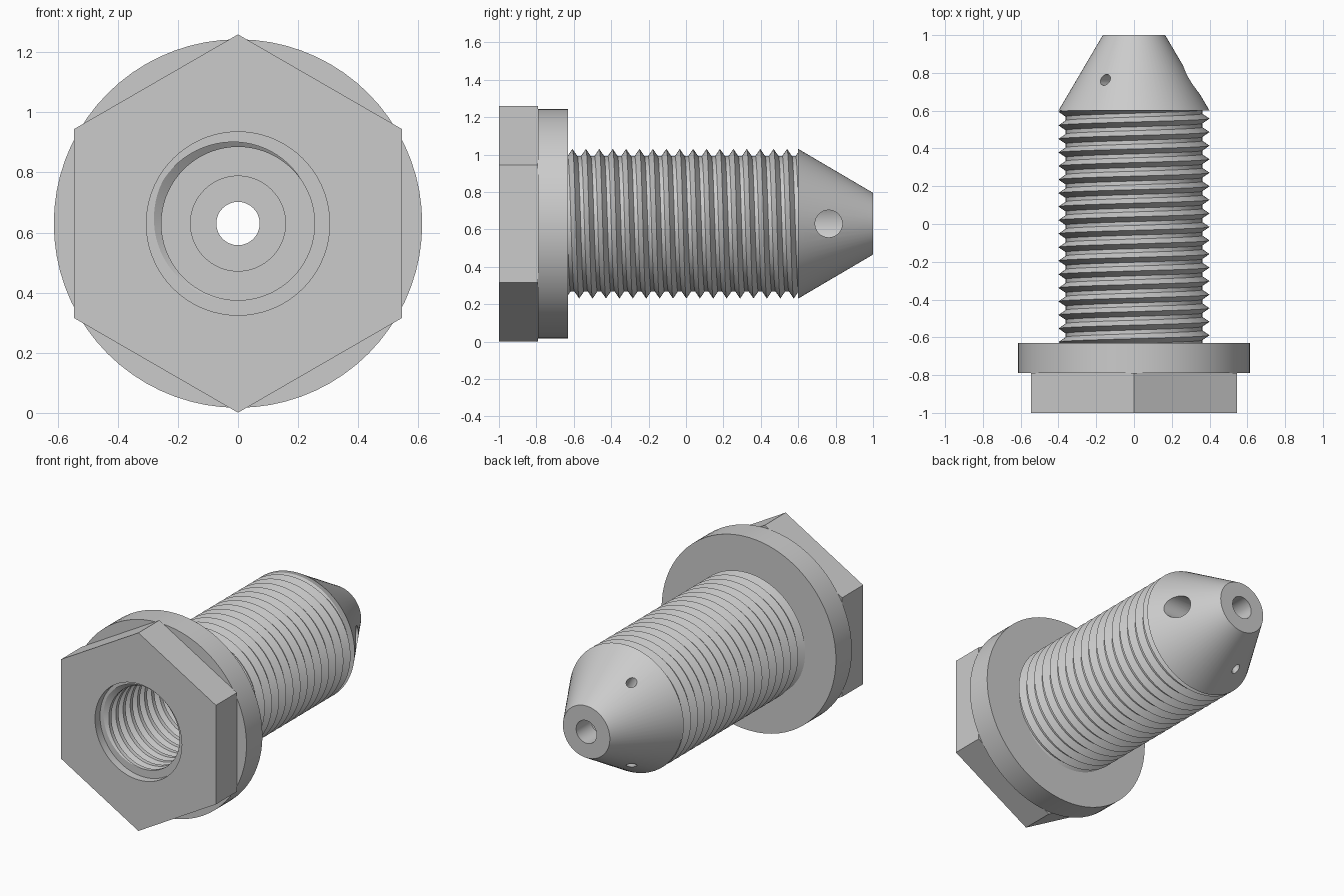
import bpy, bmesh, math
from mathutils import Matrix, Vector

if "Cube" in bpy.data.objects:
    bpy.data.objects.remove(bpy.data.objects["Cube"])

N = 72            # segments around the axis
CZ = 0.63         # height of the axis
P = 0.0717        # thread pitch
TAU = 2 * math.pi


def point(r, a, y):
    return (r * math.cos(a), y, CZ + r * math.sin(a))


def finish(name, bm):
    bmesh.ops.remove_doubles(bm, verts=bm.verts, dist=1e-5)
    me = bpy.data.meshes.new(name)
    bm.to_mesh(me)
    bm.free()
    ob = bpy.data.objects.new(name, me)
    bpy.context.collection.objects.link(ob)
    return ob


def smooth(ob):
    bpy.ops.object.select_all(action='DESELECT')
    ob.select_set(True)
    bpy.context.view_layer.objects.active = ob
    bpy.ops.object.shade_smooth_by_angle(angle=math.radians(30))


def skin(name, columns, flip=False):
    """Quads between neighbouring columns of points around the axis."""
    bm = bmesh.new()
    cols = [[bm.verts.new(p) for p in c] for c in columns]
    for c, d in zip(cols, cols[1:]):
        for i in range(len(c) - 1):
            f = [c[i], d[i], d[i + 1], c[i + 1]]
            bm.faces.new(f[::-1] if flip else f)
    return finish(name, bm)


def lathe(name, rows):
    """Turn (radius or radius function, y) rows around the y axis."""
    return skin(name, [[point(r(a) if callable(r) else r, a, y) for r, y in rows]
                       for a in (TAU * k / N for k in range(N + 1))])


class Thread:
    """Right-hand helical thread; profile is (fraction of pitch, radius)."""
    def __init__(self, profile, y0, y1, phase):
        self.prof, self.y0, self.y1, self.phase = profile, y0, y1, phase

    def radius(self, a, y):
        t = (y / P + a / TAU - self.phase) % 1.0
        pts = self.prof + [(1.0, self.prof[0][1])]
        for (f0, r0), (f1, r1) in zip(pts, pts[1:]):
            if t <= f1:
                return r0 + (r1 - r0) * (t - f0) / (f1 - f0)
        return pts[-1][1]

    def build(self, name, outside):
        k0 = math.floor(self.y0 / P - self.phase) - 2
        k1 = math.ceil(self.y1 / P - self.phase) + 3
        cols = []
        for n in range(N + 1):
            a, col = TAU * n / N, []
            for k in range(k0, k1):
                for f, r in self.prof:
                    y = P * (k + f - a / TAU + self.phase)
                    if y < self.y0 or y > self.y1:
                        y = min(max(y, self.y0), self.y1)
                        r = self.radius(a, y)
                    col.append(point(r, a, y))
            cols.append(col)
        return skin(name, cols, flip=outside)


def hex_radius(a):
    s = TAU / 6
    return 0.545 / math.cos((a + s / 2) % s - s / 2)


# Outer and inner threads
outer = Thread([(0, 0.40), (0.36, 0.362), (0.64, 0.362)], -0.63, 0.6, 0.25 - 0.607 / P)
inner = Thread([(0, 0.288), (0.32, 0.255), (0.68, 0.255)], -0.95, 0.2, 150 / 360 - 0.95 / P)
parts = [outer.build("threaded_shaft", True), inner.build("threaded_bore", False)]

# Hexagonal head with counterbore
parts.append(lathe("hex_head", [
    (0.35, -0.79), (hex_radius, -0.79), (hex_radius, -1.0), (0.305, -1.0),
    (0.305, -0.95), (lambda a: inner.radius(a, -0.95), -0.95)]))

# Round flange
parts.append(lathe("flange", [(0.355, -0.63), (0.613, -0.63), (0.613, -0.79), (0.53, -0.79)]))

# Step at the end of the threaded bore and the narrower bore behind it
parts.append(lathe("bore_step", [
    (lambda a: inner.radius(a, 0.2), 0.2), (0.158, 0.2), (0.158, 0.6)]))

# Conical tip with its end hole
tip = lathe("conical_tip", [
    (0.072, 1.0), (0.165, 1.0), (0.40, 0.6), (0.158, 0.6),
    (0.158, 0.85), (0.072, 0.85), (0.072, 1.0)])
parts.append(tip)

# Three radial side holes, one large and two small
for deg, r in ((0, 0.073), (120, 0.029), (240, 0.029)):
    a = math.radians(deg)
    d = Vector((math.cos(a), 0, math.sin(a)))
    bm = bmesh.new()
    bmesh.ops.create_cone(
        bm, cap_ends=True, segments=32, radius1=r, radius2=r, depth=0.4,
        matrix=Matrix.Translation(Vector(point(0.3, a, 0.763)))
        @ d.to_track_quat('Z', 'Y').to_matrix().to_4x4())
    cutter = finish("hole_cutter", bm)
    cutter.hide_render = True
    mod = tip.modifiers.new("side_hole", 'BOOLEAN')
    mod.operation, mod.solver, mod.object = 'DIFFERENCE', 'EXACT', cutter
    bpy.context.view_layer.objects.active = tip
    bpy.ops.object.modifier_apply(modifier=mod.name)
    bpy.data.objects.remove(cutter)

for ob in parts:
    smooth(ob)
